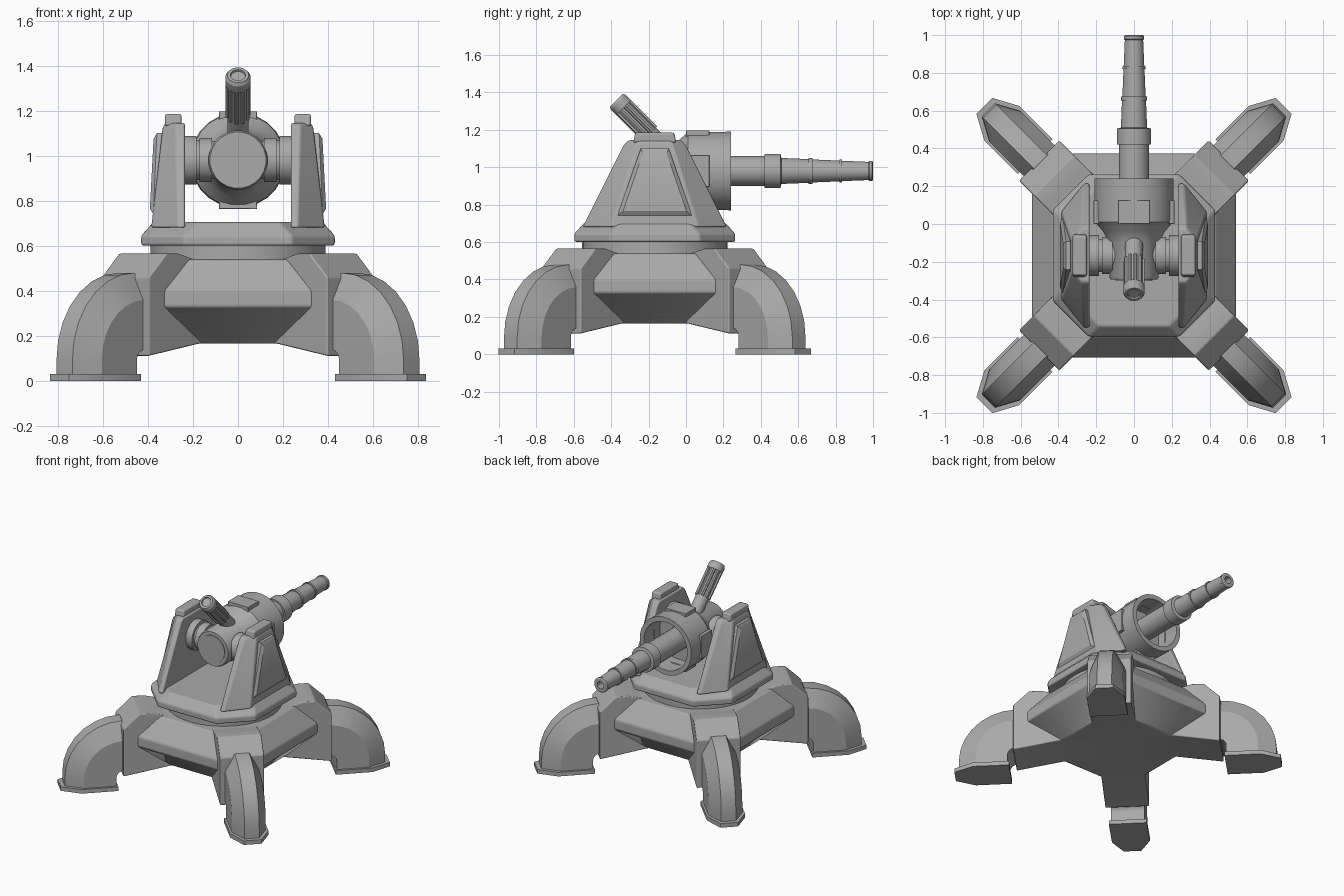
import bpy, bmesh, math
from mathutils import Vector, Matrix

if "Cube" in bpy.data.objects:
    bpy.data.objects.remove(bpy.data.objects["Cube"])

CY = -0.167          # centre of the stand along y
AXIS_Z = 0.98        # height of the gun axis

metal = bpy.data.materials.new("grey metal")
metal.use_nodes = True
GREY = (0.4, 0.4, 0.4, 1)
metal.diffuse_color = GREY
metal.node_tree.nodes["Principled BSDF"].inputs["Base Color"].default_value = GREY


def loft(name, rings, matrix=Matrix(), bevel=0, caps=True, angle=30):
    """Skin a list of equal-length point loops into one object."""
    bm = bmesh.new()
    loops = [[bm.verts.new(matrix @ Vector(p)) for p in ring] for ring in rings]
    n = len(loops[0])
    for a, b in zip(loops, loops[1:]):
        for i in range(n):
            j = (i + 1) % n
            bm.faces.new((a[i], a[j], b[j], b[i]))
    if caps:
        bm.faces.new(loops[0])
        bm.faces.new(loops[-1])
    bmesh.ops.recalc_face_normals(bm, faces=bm.faces)
    mesh = bpy.data.meshes.new(name)
    bm.to_mesh(mesh)
    bm.free()
    mesh.materials.append(metal)
    obj = bpy.data.objects.new(name, mesh)
    bpy.context.collection.objects.link(obj)
    bpy.context.view_layer.objects.active = obj
    bpy.ops.object.select_all(action='DESELECT')
    obj.select_set(True)
    bpy.ops.object.shade_smooth_by_angle(angle=math.radians(angle))
    if bevel:
        mod = obj.modifiers.new("soft edges", 'BEVEL')
        mod.width, mod.segments, mod.limit_method = bevel, 2, 'ANGLE'
        mod.harden_normals = True
    return obj


def prism(name, outline, lo, hi, matrix=Matrix(), bevel=0):
    """Extrude an (x, y) outline from z = lo to z = hi."""
    return loft(name, [[(x, y, z) for x, y in outline] for z in (lo, hi)], matrix, bevel)


def lathe(name, profile, origin, direction, sides=24):
    """Turn a (distance, radius) profile around a direction."""
    turn = Vector(direction).to_track_quat('Z', 'Y').to_matrix().to_4x4()
    angles = [2 * math.pi * (i + 0.5) / sides for i in range(sides)]
    rings = [[(r * math.cos(a), r * math.sin(a), d) for a in angles] for d, r in profile]
    return loft(name, rings, Matrix.Translation(origin) @ turn)


def octagon(h, cut, z):
    q = h - cut
    return [(h, -q, z), (h, q, z), (q, h, z), (-q, h, z),
            (-h, q, z), (-h, -q, z), (-q, -h, z), (q, -h, z)]


stand = Matrix.Translation((0, CY, 0))

# Hull with sloped shoulders and tapered belly
loft("hull", [octagon(h, 0.21, z) for h, z in
              ((0.37, 0.165), (0.54, 0.33), (0.54, 0.40), (0.43, 0.54))], stand, 0.012)

# Four diagonal sockets, legs and feet
socket = [(0, 0.165), (0.39, 0.165), (0.71, 0.11), (0.71, 0.46),
          (0.60, 0.565), (0.52, 0.565), (0.40, 0.535), (0, 0.535)]
section = [(0.05, -0.115), (0.27, -0.115), (0.39, -0.05),
           (0.39, 0.05), (0.27, 0.115), (0.05, 0.115)]
foot = [(0.74, -0.13), (0.99, -0.13), (1.12, -0.06),
        (1.12, 0.06), (0.99, 0.13), (0.74, 0.13)]
for k, place in enumerate(("back_left", "back_right", "front_right", "front_left")):
    turn = stand @ Matrix.Rotation(math.radians(45 + 90 * k), 4, 'Z')
    loft(place + "_socket", [[(d, w, z) for d, z in socket] for w in (-0.15, 0.15)], turn, 0.008)
    arc = [[(0.70 + r, w, 0.02) for r, w in section]]
    for i in range(8):
        a = math.radians(90 * i / 7)
        arc.append([(0.70 + r * math.cos(a), w, 0.09 + r * math.sin(a)) for r, w in section])
    loft(place + "_leg", arc, turn, angle=25)
    prism(place + "_foot", foot, 0, 0.03, turn)

# Turntable and yoke base
lathe("turntable", [(0.50, 0.39), (0.61, 0.39)], (0, CY, 0), (0, 0, 1), 48)
loft("yoke_base", [octagon(h, 0.19, z) for h, z in
                   ((0.43, 0.60), (0.43, 0.645), (0.375, 0.705))], stand, 0.012)


def arm_ring(side, outer, h, cut, z):
    inner = 0.235
    return [(side * x, y, z) for x, y in
            ((inner, -h), (outer - cut * 0.8, -h), (outer, cut - h),
             (outer, h - cut), (outer - cut * 0.8, h), (inner, h))]


# Yoke arms with raised side panels and top lugs, and gun pivots
for side, place in ((1, "left"), (-1, "right")):
    loft(place + "_yoke_arm", [arm_ring(side, *v) for v in
                               ((0.385, 0.385, 0.15, 0.68), (0.335, 0.165, 0.07, 1.12),
                                (0.325, 0.14, 0.06, 1.145))], stand, 0.01)
    loft(place + "_yoke_lug", [[(side * x, y, z) for x, y in
                                ((0.25, -h), (0.325, -h), (0.325, h), (0.25, h))]
                               for h, z in ((0.115, 1.13), (0.105, 1.185))], stand, 0.012)
    loft(place + "_yoke_panel",
         [[(side * (x + 0.045 * (1.1 - z)), y * s, z + dz) for y, z, dz in
           ((-0.20, 0.74, g), (0.20, 0.74, g), (0.075, 1.10, -g), (-0.075, 1.10, -g))]
          for x, s, g in ((0.31, 1, 0), (0.36, 1, 0), (0.375, 0.85, 0.025))], stand)
    lathe(place + "_pivot", [(0.05, 0.085), (0.115, 0.085), (0.115, 0.098), (0.17, 0.098),
                             (0.17, 0.088), (0.185, 0.088), (0.185, 0.108), (0.26, 0.108)],
          (0, CY, AXIS_Z), (side, 0, 0), 32)

# Gun housing: rear drum, flared shoulder and hollow shroud
gun = (0, 0, AXIS_Z)
back = (0, 1, 0)
lathe("gun_housing", [(-0.295, 0.10), (-0.295, 0.125), (-0.28, 0.132), (-0.10, 0.132),
                      (-0.04, 0.165), (0.01, 0.208), (0.24, 0.212), (0.24, 0.178),
                      (0.06, 0.178), (0.06, 0.08)], gun, back, 24)
lathe("housing_cap", [(-0.30, 0.10), (-0.28, 0.10)], gun, back, 24)
for k, place in enumerate(("top", "left", "bottom", "right")):
    turn = Matrix.Translation(gun) @ Matrix.Rotation(math.radians(90 * k), 4, 'Y')
    plate = [(-0.085, 0.0), (0.085, 0.0), (0.085, 0.125), (-0.085, 0.125)]
    prism(place + "_shroud_plate", plate, 0.17, 0.217 if k % 2 == 0 else 0.214, turn, 0.004)

# Stepped barrel with bands and a bored muzzle
lathe("barrel", [(0.02, 0.08), (0.42, 0.08), (0.42, 0.092), (0.505, 0.092), (0.51, 0.07),
                 (0.655, 0.064), (0.655, 0.07), (0.675, 0.07), (0.675, 0.062),
                 (0.82, 0.056), (0.82, 0.062), (0.835, 0.062), (0.835, 0.055),
                 (0.975, 0.049), (0.98, 0.054), (0.995, 0.054), (1.0, 0.046),
                 (1.0, 0.026), (0.93, 0.026)], gun, back, 24)

# Tilted sight: smooth stem, fluted grip and recessed lens
root = Vector((0, -0.122, 1.107))
tilt = Vector((0, -1, 1)).normalized()
lathe("sight_stem", [(-0.05, 0.047), (0.30, 0.047)], root, tilt, 24)
flutes = 10
grip = [((0.056 if i % 4 < 2 else 0.044), 2 * math.pi * (i + 0.5) / (4 * flutes))
        for i in range(4 * flutes)]
turn = Matrix.Translation(root) @ tilt.to_track_quat('Z', 'Y').to_matrix().to_4x4()
loft("sight_grip", [[(r * math.cos(a), r * math.sin(a), d) for r, a in grip]
                    for d in (0.10, 0.31)], turn)
lathe("sight_head", [(0.30, 0.057), (0.34, 0.057), (0.355, 0.048), (0.355, 0.034),
                     (0.345, 0.032)], root, tilt, 24)
